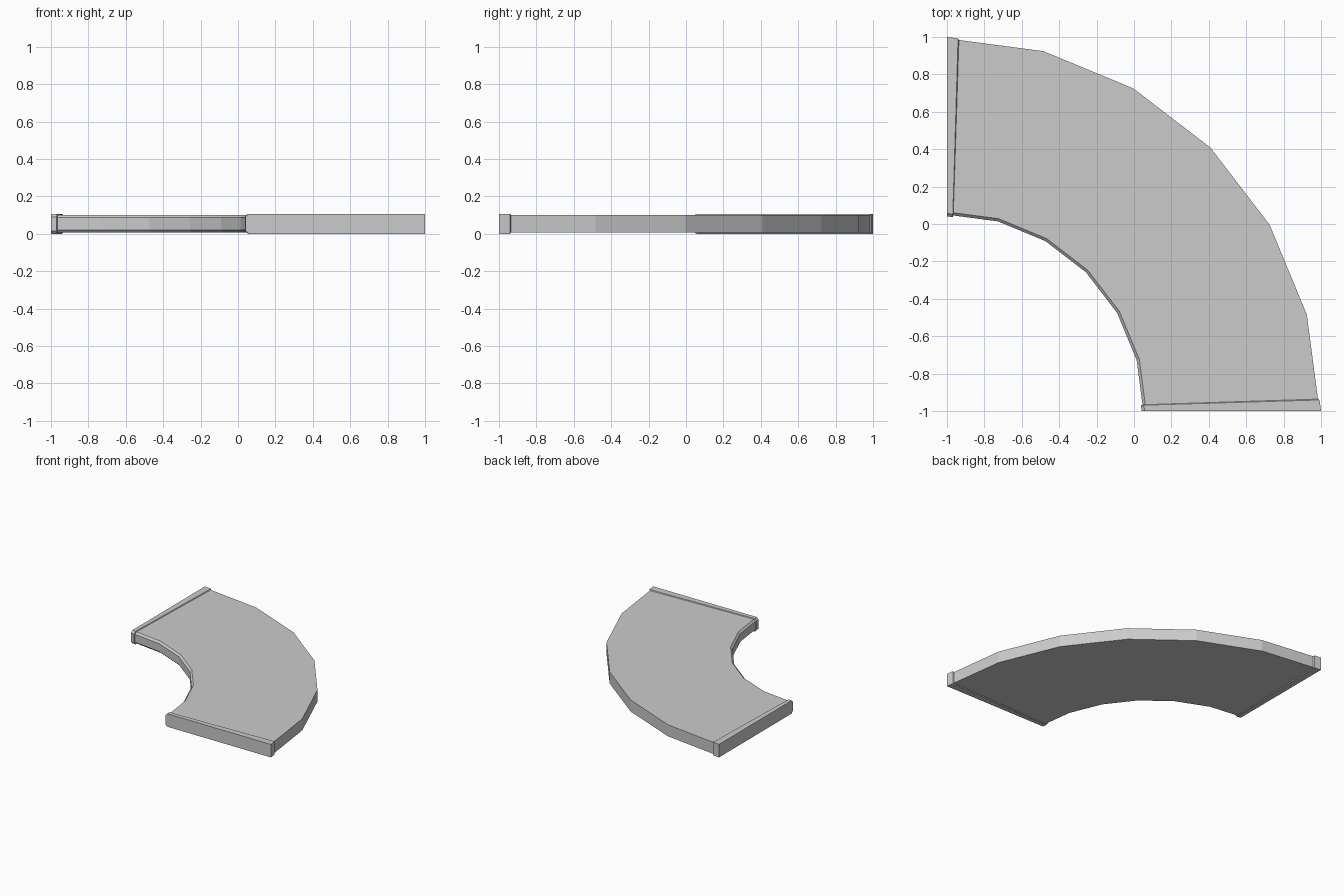
import bpy, bmesh, math

if "Cube" in bpy.data.objects:
    bpy.data.objects.remove(bpy.data.objects["Cube"])

CX, CY = -1.0, -1.0   # centre of the quarter turn
STEP = 15             # degrees per flat facet


def section(r_in, r_out, z0, z1, c):
    """Radial cross-section with chamfered inner edges."""
    return [(r_in + c, z0), (r_out, z0), (r_out, z1),
            (r_in + c, z1), (r_in, z1 - c), (r_in, z0 + c)]


lip = section(1.041, 2.0, 0.0, 0.107, 0.016)
body = section(1.050, 1.992, 0.006, 0.101, 0.015)

# Stations along the bend: raised lip at each end, slimmer slab between
stations = [(0, lip), (1.7, lip), (1.85, body)]
stations += [(a, body) for a in range(STEP, 90, STEP)]
stations += [(90 - a, s) for a, s in reversed(stations[:3])]

bm = bmesh.new()
rings = []
for ang, prof in stations:
    # keep intermediate stations on the straight chord of their facet
    off = ang % STEP - STEP / 2
    k = math.cos(math.radians(STEP / 2)) / math.cos(math.radians(off))
    a = math.radians(ang)
    rings.append([bm.verts.new((CX + r * k * math.cos(a),
                                CY + r * k * math.sin(a), z)) for r, z in prof])

# Skin between stations and close both ends
for p, q in zip(rings, rings[1:]):
    for i in range(len(p)):
        j = (i + 1) % len(p)
        bm.faces.new((p[i], p[j], q[j], q[i]))
bm.faces.new(rings[0])
bm.faces.new(rings[-1])
bmesh.ops.recalc_face_normals(bm, faces=bm.faces)

mesh = bpy.data.meshes.new("curved_slab")
bm.to_mesh(mesh)
bm.free()
bpy.context.collection.objects.link(bpy.data.objects.new("curved_slab", mesh))
